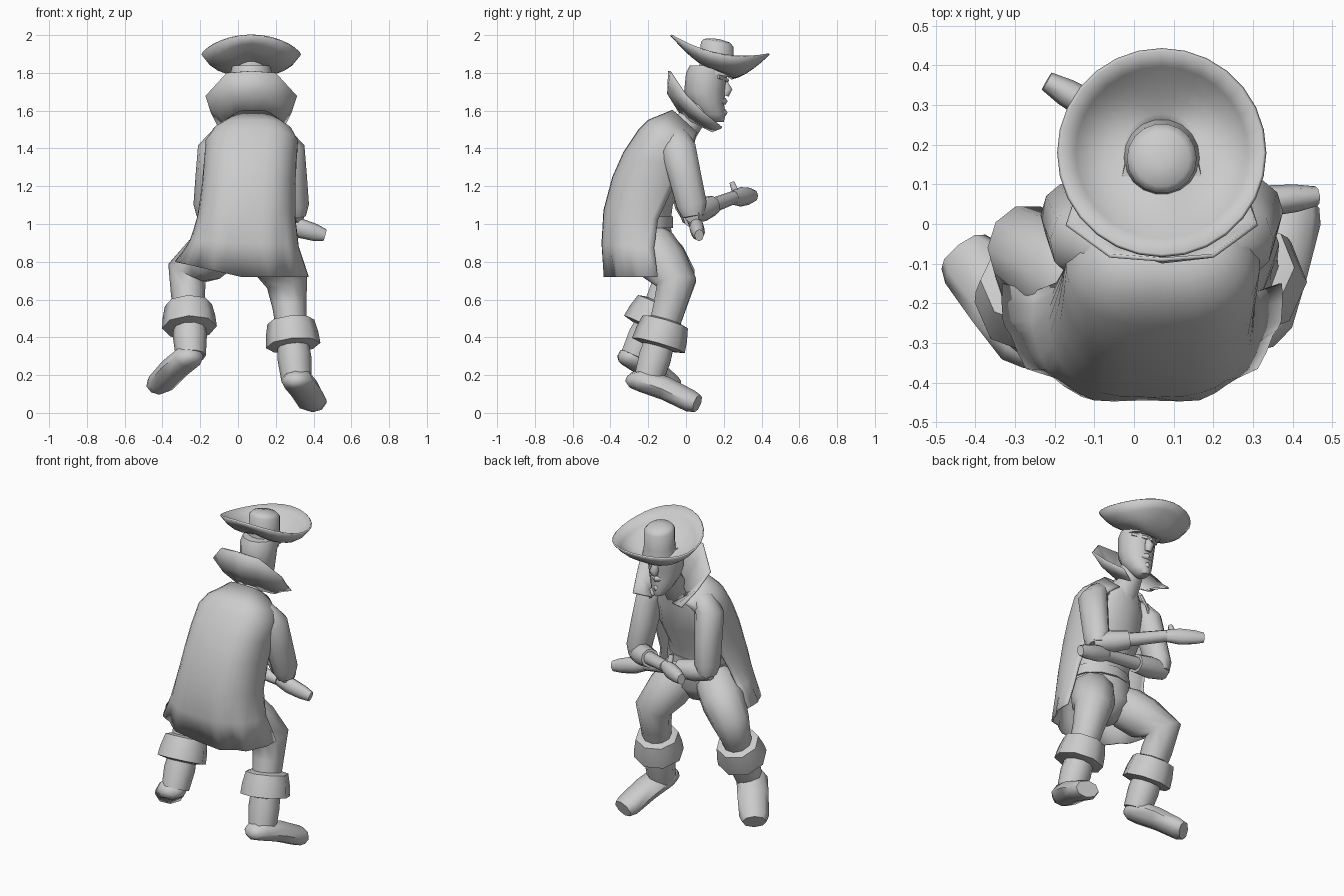
import bpy, bmesh
from math import sin, cos, pi, tau, radians, copysign
from mathutils import Vector

cube = bpy.data.objects.get("Cube")
if cube:
    bpy.data.objects.remove(cube, do_unlink=True)

grey = bpy.data.materials.new("plain grey")
grey.use_nodes = True
grey.diffuse_color = (.6, .6, .6, 1)
grey.node_tree.nodes["Principled BSDF"].inputs["Base Color"].default_value = grey.diffuse_color

UP, FORWARD = Vector((0, 0, 1)), Vector((0, 1, 0))
CENTRE = .07


def loft(name, rings, closed=True, caps=True, thickness=0, sharp=60):
    """Skin a list of equally long rings of points."""
    bm = bmesh.new()
    rows = [[bm.verts.new(point) for point in ring] for ring in rings]
    count = len(rows[0])
    for lower, upper in zip(rows, rows[1:]):
        for i in range(count if closed else count - 1):
            j = (i + 1) % count
            bm.faces.new((lower[i], lower[j], upper[j], upper[i]))
    if caps and closed:
        bm.faces.new(rows[0][::-1])
        bm.faces.new(rows[-1])
    bmesh.ops.recalc_face_normals(bm, faces=bm.faces)
    mesh = bpy.data.meshes.new(name)
    bm.to_mesh(mesh)
    bm.free()
    mesh.materials.append(grey)
    part = bpy.data.objects.new(name, mesh)
    bpy.context.collection.objects.link(part)
    if thickness:
        solid = part.modifiers.new("thickness", 'SOLIDIFY')
        solid.thickness, solid.offset = thickness, 0
    bpy.ops.object.select_all(action='DESELECT')
    part.select_set(True)
    bpy.context.view_layer.objects.active = part
    bpy.ops.object.shade_smooth_by_angle(angle=radians(sharp))


def circle(sides):
    return [(cos(k * tau / sides), sin(k * tau / sides)) for k in range(sides)]


def limb(name, points, radii, across=UP, squash=1, sides=10):
    """Tube along points; squash flattens it, across sets its roll."""
    points = [Vector(point) for point in points]
    rings = []
    for i, (point, radius) in enumerate(zip(points, radii)):
        along = points[min(i + 1, len(points) - 1)] - points[max(i - 1, 0)]
        side = along.cross(across).normalized()
        over = side.cross(along).normalized() * squash
        rings.append([point + radius * (side * c + over * s) for c, s in circle(sides)])
    loft(name, rings)


def stack(name, rows, x=CENTRE):
    """Level oval rings, each given as depth, height, half width and half depth."""
    loft(name, [[(x + width * c, y + depth * s, z) for c, s in circle(12)]
                for y, z, width, depth in rows])


# Hat: brim straight at the back and rolled up at the sides, with a tilted drum crown
def brim_ring(out):
    ring = []
    for c, s in circle(28):
        base = 1.81 - .04 * s
        rim = 1.9 - .05 * s + .05 * s * s
        reach = .06 + .2 * out
        curl = out ** (3.5 - 2 * s * s)
        ring.append((CENTRE + reach * c, .18 + reach * s, base + (rim - base) * curl))
    return ring


def crown_ring(radius, height):
    return [(CENTRE + radius * c, .165 + radius * s, height - .15 * radius * s) for c, s in circle(18)]


loft("hat_brim", [brim_ring(step / 5) for step in range(6)], caps=False, thickness=.01)
loft("hat_crown", [crown_ring(*row) for row in ((.1, 1.79), (.09, 1.86), (.088, 1.95), (.07, 1.97), (.02, 1.98))])

# Head, neck and face
stack("head", [(.16, 1.54, .03, .04), (.14, 1.58, .06, .07), (.11, 1.64, .09, .09),
               (.1, 1.7, .1, .11), (.11, 1.8, .11, .11), (.12, 1.84, .1, .1)])
limb("neck", [(CENTRE, -.04, 1.47), (CENTRE, .05, 1.58), (CENTRE, .1, 1.7)], (.09, .07, .07), FORWARD)
limb("nose", [(CENTRE, .2, 1.77), (CENTRE, .22, 1.71), (CENTRE, .21, 1.68)], (.01, .03, .02), FORWARD, sides=6)
for label, z, width in (("upper_lip", 1.65, .05), ("lower_lip", 1.59, .04)):
    corners = [(CENTRE + side * width, .2 - .03 * abs(side), z) for side in (-1, 0, 1)]
    limb(label, corners, (.01, .02, .01), sides=6)
for label, side in (("left", 1), ("right", -1)):
    limb(label + "_brow", [(CENTRE + side * .01, .22, 1.76), (CENTRE + side * .09, .17, 1.78)],
         (.01, .01), sides=6)

# Flared standing collar, mirrored about the neck and sweeping down to front points
flare = [Vector(p) for p in ((0, -.09, 1.81), (.13, -.08, 1.8), (.24, 0, 1.68), (.21, .09, 1.59), (.17, .19, 1.51))]
roots = [Vector((.12 * sin(k * pi / 5), .16 * k / 4 - .02, 1.57 - .02 * k)) for k in range(5)]
belly = [low.lerp(high, .5) - FORWARD * .04 * (1 - k / 4) for k, (low, high) in enumerate(zip(roots, flare))]


def mirrored(half):
    return [(CENTRE - p.x, p.y, p.z) for p in half[:0:-1]] + [(CENTRE + p.x, p.y, p.z) for p in half]


loft("collar", [mirrored(half) for half in (roots, belly, flare)], closed=False, thickness=.01, sharp=35)


# Long coat: a shell open at the front, square at the shoulders, with a flared and folded hem
def coat_ring(fall):
    back = -.07 - .38 * sin(1.9 * fall) ** .5
    front = .06 - .24 * min(1, 1.45 * fall)
    top, edge = 1.6 - .88 * fall, 1.48 - .76 * fall
    width = .12 + .12 * min(1, 9 * fall) ** .5 + .11 * fall ** 4
    opening = radians(150 - 54 * fall)
    hem = max(0, fall - .7) / .3
    ring = []
    for k in range(-12, 13):
        turn = opening * k / 12
        wrap = (1 - cos(turn)) / (1 - cos(opening))
        side = copysign(abs(sin(turn)) ** .65, turn)
        fold = .015 * hem * (cos(k * pi / 2) + 1)
        lift = .08 * hem * max(0, -side)
        ring.append((.08 - .06 * fall + width * side, back + (front - back) * wrap + fold,
                     top + (edge - top) * wrap + lift))
    return ring


loft("coat", [coat_ring(fall) for fall in (0, .06, .12, .25, .4, .6, .8, 1)], closed=False, thickness=.01)

# Shirt, belt and hips
stack("shirt", [(-.23, .95, .18, .14), (-.22, 1.1, .18, .15), (-.16, 1.25, .2, .17),
                (-.09, 1.4, .19, .13), (-.03, 1.5, .11, .09)])
stack("belt", [(-.23, z, .19, .16) for z in (.98, 1.04)])
stack("hips", [(-.22, .76, .08, .08), (-.22, .85, .17, .15), (-.23, 1, .18, .15)], x=.05)


# Legs, boot cuffs, boots and feet, all placed from the joints
def leg(label, hip, knee, ankle, heel, toe):
    hip, knee, ankle, heel, toe = map(Vector, (hip, knee, ankle, heel, toe))
    calf = knee.lerp(ankle, .53)
    shin = (ankle - knee).normalized()
    limb(label + "_leg", [hip, hip.lerp(knee, .25), hip.lerp(knee, .6), knee, knee.lerp(ankle, .25), calf],
         (.1, .13, .13, .11, .09, .08), FORWARD)
    limb(label + "_cuff", [calf + shin * shift for shift in (-.08, -.07, 0, .06, .07)],
         (.09, .125, .14, .145, .09), FORWARD, sides=8)
    limb(label + "_boot", [calf, calf.lerp(ankle, .5), ankle], (.08, .09, .08), FORWARD)
    instep = UP * .02
    limb(label + "_foot", [heel, heel.lerp(toe, .05), heel.lerp(toe, .2) + instep, heel.lerp(toe, .55) + instep,
                           heel.lerp(toe, .9), toe], (.03, .06, .09, .09, .085, .07), squash=.7, sides=8)


leg("left", (.13, -.22, .94), (.26, -.05, .69), (.31, -.2, .17), (.29, -.31, .18), (.4, .06, .05))
leg("right", (-.04, -.22, .92), (-.27, -.06, .74), (-.25, -.27, .3), (-.22, -.34, .31), (-.43, -.07, .14))


# Arms: both forearms cross in front of the body
def arm(label, shoulder, elbow, wrist, tip):
    shoulder, elbow, wrist, tip = map(Vector, (shoulder, elbow, wrist, tip))
    inner = Vector((CENTRE, shoulder.y - .03, shoulder.z + .06))
    limb(label + "_upper_arm", [shoulder.lerp(inner, .5), shoulder.lerp(inner, .2), shoulder.lerp(elbow, .12),
                                shoulder.lerp(elbow, .5), shoulder.lerp(elbow, .9), elbow - UP * .02],
         (.05, .065, .08, .075, .07, .05), FORWARD, squash=1.2)
    sleeve = elbow.lerp(wrist, .45)
    limb(label + "_sleeve", [elbow.lerp(wrist, -.06), elbow.lerp(wrist, .2), sleeve], (.05, .065, .055))
    limb(label + "_forearm", [sleeve, wrist], (.04, .035))
    limb(label + "_hand", [wrist, wrist.lerp(tip, .35), wrist.lerp(tip, .75), tip],
         (.03, .04, .035, .025), squash=1.3, sides=8)
    thumb = wrist.lerp(tip, .2)
    limb(label + "_thumb", [thumb, thumb + UP * .08 - FORWARD * .03], (.025, .015), FORWARD, sides=6)


arm("left", (.27, -.05, 1.44), (.31, .04, 1.06), (-.03, .25, 1.14), (-.22, .36, 1.15))
arm("right", (-.13, -.05, 1.44), (-.17, .03, 1.06), (.25, .05, 1), (.46, .07, .94))
